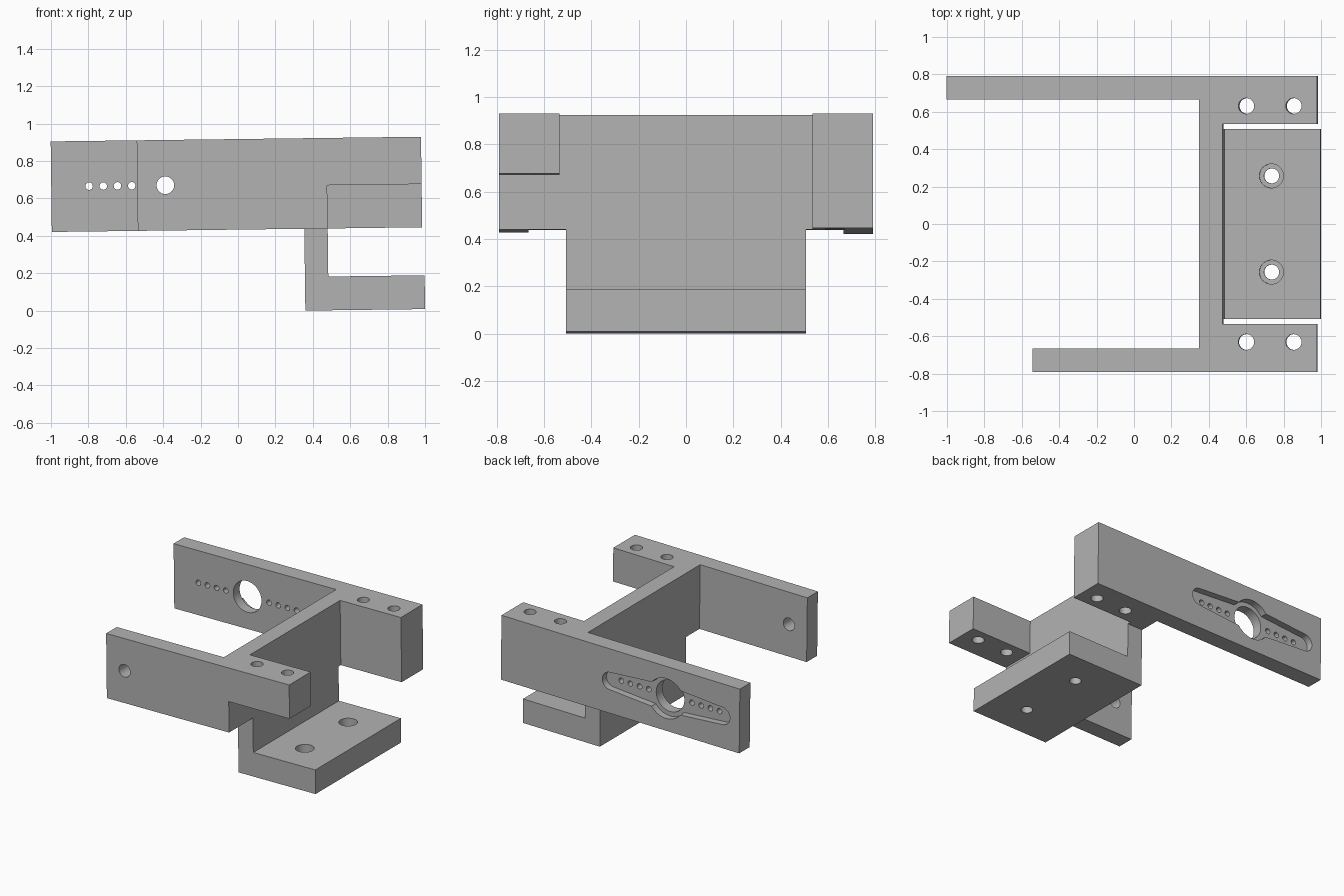
import bpy, bmesh, math
from mathutils import Matrix, Vector

cube = bpy.data.objects.get("Cube")
if cube:
    bpy.data.objects.remove(cube, do_unlink=True)

grey = bpy.data.materials.new("plain grey")
grey.use_nodes = True
color = (0.45, 0.45, 0.45, 1)
grey.diffuse_color = color
grey.node_tree.nodes["Principled BSDF"].inputs["Base Color"].default_value = color


def prism(name, points, direction):
    """Extrude a closed outline of 3D points along a direction."""
    bm = bmesh.new()
    face = bm.faces.new([bm.verts.new(p) for p in points])
    grown = bmesh.ops.extrude_face_region(bm, geom=[face])["geom"]
    verts = [g for g in grown if isinstance(g, bmesh.types.BMVert)]
    bmesh.ops.translate(bm, verts=verts, vec=Vector(direction))
    bmesh.ops.recalc_face_normals(bm, faces=bm.faces)
    mesh = bpy.data.meshes.new(name)
    bm.to_mesh(mesh)
    bm.free()
    mesh.materials.append(grey)
    obj = bpy.data.objects.new(name, mesh)
    bpy.context.collection.objects.link(obj)
    return obj


def combine(target, tool, operation="DIFFERENCE"):
    """Apply a boolean and discard the tool object."""
    tool.hide_render = True
    mod = target.modifiers.new("boolean", "BOOLEAN")
    mod.operation, mod.solver, mod.object = operation, "EXACT", tool
    bpy.context.view_layer.objects.active = target
    bpy.ops.object.modifier_apply(modifier=mod.name)
    bpy.data.objects.remove(tool, do_unlink=True)


def arc(cx, cy, r, start=0, end=360, n=48):
    steps = n if end - start == 360 else n + 1
    angles = [math.radians(start + (end - start) * i / n) for i in range(steps)]
    return [(cx + r * math.cos(a), cy + r * math.sin(a)) for a in angles]


def cut_down(x, y, r, z0, z1):
    points = [(px, py, z0) for px, py in arc(x, y, r)]
    combine(bracket, prism("hole_cutter", points, (0, 0, z1 - z0)))


def cut_across(outline, y0, y1):
    points = [(px, y0, pz) for px, pz in outline]
    combine(bracket, prism("side_cutter", points, (0, y1 - y0, 0)))


LOW, TOP = 0.433, 0.917        # arm height range
WEB_L, WEB_R = 0.36, 0.485     # cross wall
END = 0.99
OUT, ARM_IN, BLOCK_IN = 0.791, 0.666, 0.535

# Two arms of different length joined by a cross wall
plan = [(-END, OUT), (END, OUT), (END, BLOCK_IN), (WEB_R, BLOCK_IN),
        (WEB_R, -BLOCK_IN), (END, -BLOCK_IN), (END, -OUT), (-0.53, -OUT),
        (-0.53, -ARM_IN), (WEB_L, -ARM_IN), (WEB_L, ARM_IN), (-END, ARM_IN)]
bracket = prism("servo_bracket", [(x, y, LOW) for x, y in plan], (0, 0, TOP - LOW))

# Hanging wall with mounting flange
half, base, flange_top = 0.508, -0.0045, 0.176
side = [(WEB_L, base), (1.0, base), (1.0, flange_top), (WEB_R, flange_top),
        (WEB_R, LOW), (WEB_L, LOW)]
flange = prism("flange", [(x, -half, z) for x, z in side], (0, 2 * half, 0))
combine(bracket, flange, "UNION")

# Raised underside of the front block
cut_across([(WEB_R, 0.3), (1.2, 0.3), (1.2, 0.664), (WEB_R, 0.664)], -0.9, -0.52)

# Vertical screw holes in the blocks, counterbored holes in the flange
for s in (-1, 1):
    for x in (0.612, 0.865):
        cut_down(x, s * 0.631, 0.042, 0.3, 1.0)
    cut_down(0.737, s * 0.257, 0.04, -0.1, 0.3)
    cut_down(0.737, s * 0.257, 0.064, 0.09, 0.3)

# Pivot hole in the front arm
PX, PZ = -0.38, 0.675
cut_across(arc(PX, PZ, 0.047), -0.9, -0.6)

# Tapered recess, hub hole and small holes in the back arm
floor = OUT - 0.05
slot = (arc(PX + 0.465, PZ, 0.065, -90, 90, 16) + [(PX, PZ + 0.1)]
        + arc(PX - 0.465, PZ, 0.065, 90, 270, 16) + [(PX, PZ - 0.1)])
cut_across(slot, floor, 0.9)
cut_across(arc(PX, PZ, 0.15), floor, 0.9)
cut_across(arc(PX, PZ, 0.117), 0.6, 0.9)
for s in (-1, 1):
    for i in range(4):
        cut_across(arc(PX + s * (0.18 + 0.076 * i), PZ, 0.02, n=24), 0.6, 0.9)

# Slight overall tilt
bracket.data.transform(Matrix.Rotation(-0.0126, 4, "Y"))

bpy.ops.object.select_all(action="DESELECT")
bracket.select_set(True)
bpy.context.view_layer.objects.active = bracket
bpy.ops.object.shade_smooth_by_angle(angle=math.radians(30))
